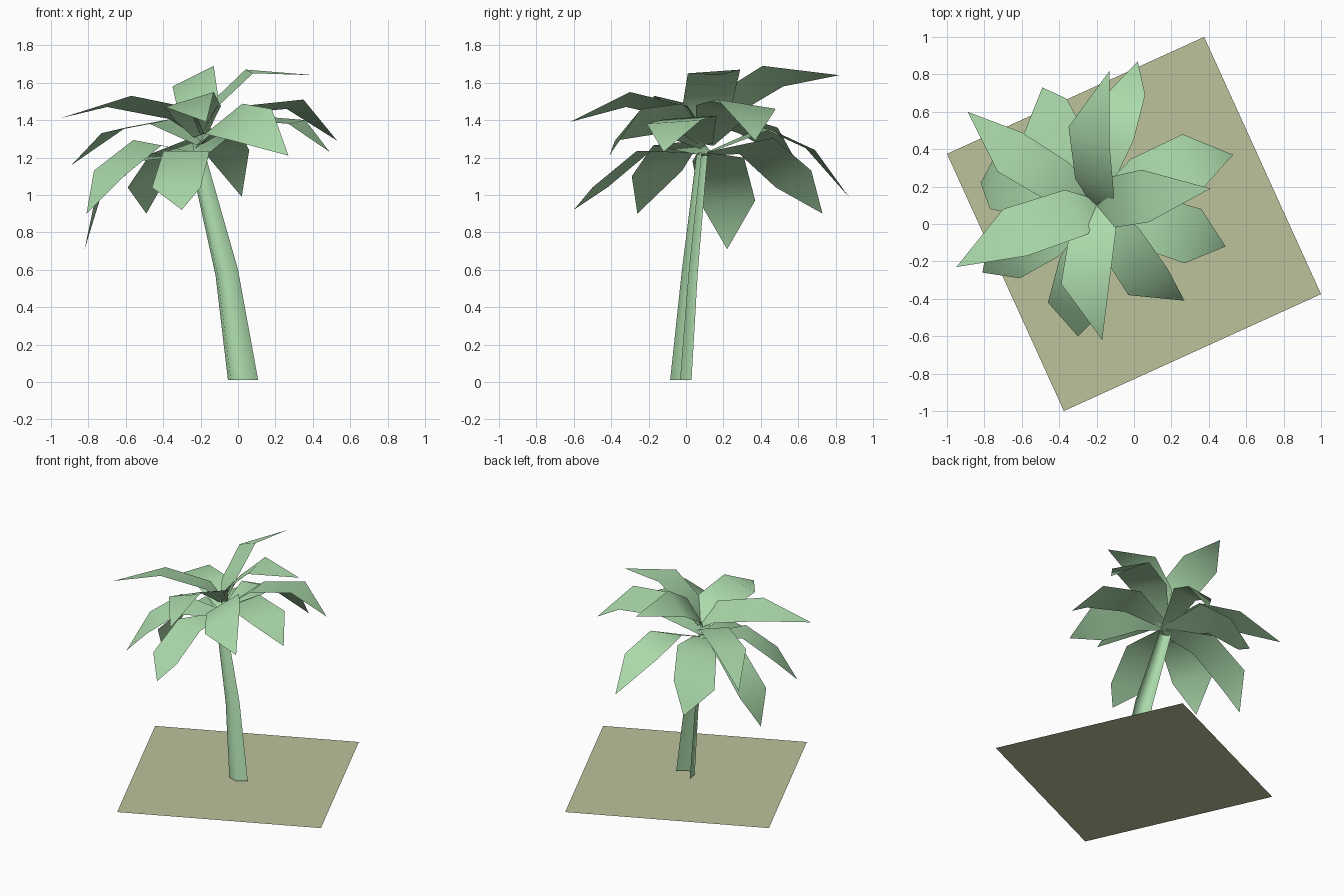
import bpy
import bmesh
import math
from mathutils import Vector

default_cube = bpy.data.objects.get("Cube")
if default_cube:
    bpy.data.objects.remove(default_cube, do_unlink=True)


def make_material(name, colour):
    material = bpy.data.materials.new(name)
    material.use_nodes = True
    material.diffuse_color = (*colour, 1)
    shader = next(n for n in material.node_tree.nodes if n.type == 'BSDF_PRINCIPLED')
    shader.inputs["Base Color"].default_value = (*colour, 1)
    shader.inputs["Roughness"].default_value = 0.9
    return material


green = make_material("soft green", (0.41, 0.70, 0.41))
sand = make_material("sand", (0.50, 0.54, 0.33))


def build_sheet(name, rows, material, smooth=True):
    """Skin consecutive rows of points; a row holding one point closes to a tip."""
    bm = bmesh.new()
    rings = [[bm.verts.new(point) for point in row] for row in rows]
    for lower, upper in zip(rings, rings[1:]):
        for i in range(len(lower) - 1):
            if len(upper) == 1:
                bm.faces.new((lower[i], lower[i + 1], upper[0]))
            else:
                bm.faces.new((lower[i], lower[i + 1], upper[i + 1], upper[i]))
    mesh = bpy.data.meshes.new(name)
    bm.to_mesh(mesh)
    bm.free()
    mesh.materials.append(material)
    for face in mesh.polygons:
        face.use_smooth = smooth
    obj = bpy.data.objects.new(name, mesh)
    bpy.context.collection.objects.link(obj)
    return obj


# Ground: a turned square sheet
build_sheet("ground", [[(-0.375, -1, 0), (1, -0.375, 0)],
                       [(-1, 0.375, 0), (0.375, 1, 0)]], sand, smooth=False)


# Trunk: a leaning, tapering half shell, open at the back
def trunk_ring(centre, radius, tilt):
    ring = []
    for step in range(4):
        angle = math.radians(160 + 60 * step)
        offset = Vector((math.cos(angle), math.sin(angle), tilt * math.cos(angle)))
        ring.append(Vector(centre) + radius * offset)
    return ring


build_sheet("trunk", [trunk_ring((0.027, 0, 0.01), 0.086, 0),
                      trunk_ring((-0.06, 0.04, 0.585), 0.064, 0.25),
                      trunk_ring((-0.22, 0.1, 1.22), 0.044, 0.2)], green)


# Fronds: narrow root, two broad rows that arch over, and a pointed tip
def build_frond(name, tip, left, right, reach, root_height, arch):
    root = Vector((-0.2, 0.1, root_height))
    left, right = Vector(left), Vector(right)
    middle = (left + right) / 2
    half = (right - left) / 2
    inner = root.lerp(middle, reach) + Vector((0, 0, arch))
    rows = [[root - half * 0.3, root + half * 0.3],
            [inner - half * 0.95, inner + half * 0.95],
            [left, right],
            [Vector(tip)]]
    build_sheet(name, rows, green)


# Each frond: tip, left shoulder, right shoulder
upper_fronds = {
    "back": ((-.13, .82, 1.64), (-.35, .52, 1.58), (-.13, .41, 1.69)),
    "left": ((.41, .19, 1.64), (.04, .29, 1.67), (.08, .01, 1.65)),
    "front": ((-.17, -.62, 1.39), (-.13, -.3, 1.55), (-.39, -.32, 1.47)),
    "right": ((-.95, -.23, 1.41), (-.57, -.17, 1.53), (-.7, .08, 1.47)),
}
middle_fronds = {
    "back_left": ((.53, .37, 1.29), (.26, .48, 1.46), (.35, .17, 1.51)),
    "left": ((.49, -.12, 1.23), (.36, .08, 1.4), (.27, -.21, 1.38)),
    "front_left": ((.27, -.41, 1.21), (.18, -.24, 1.46), (-.03, -.38, 1.29)),
    "back_right": ((-.89, .6, 1.16), (-.73, .28, 1.33), (-.6, .49, 1.36)),
}
lower_fronds = {
    "back": ((.02, .87, .99), (-.2, .64, 1.25), (.06, .69, 1.24)),
    "back_right": ((-.49, .73, .9), (-.59, .48, 1.04), (-.36, .67, 1.13)),
    "right": ((-.82, .22, .71), (-.77, .08, .95), (-.74, .37, .97)),
    "front_right": ((-.81, -.26, .9), (-.61, -.29, 1.1), (-.77, -.02, 1.13)),
    "front": ((-.3, -.6, .92), (-.2, -.5, 1.04), (-.46, -.42, 1.04)),
}
tiers = (("upper", upper_fronds, 0.25, 1.32, 0.07),
         ("middle", middle_fronds, 0.45, 1.27, 0.09),
         ("lower", lower_fronds, 0.58, 1.22, 0.12))
for tier, fronds, reach, root_height, arch in tiers:
    for side, points in fronds.items():
        build_frond(f"{tier}_frond_{side}", *points, reach, root_height, arch)
